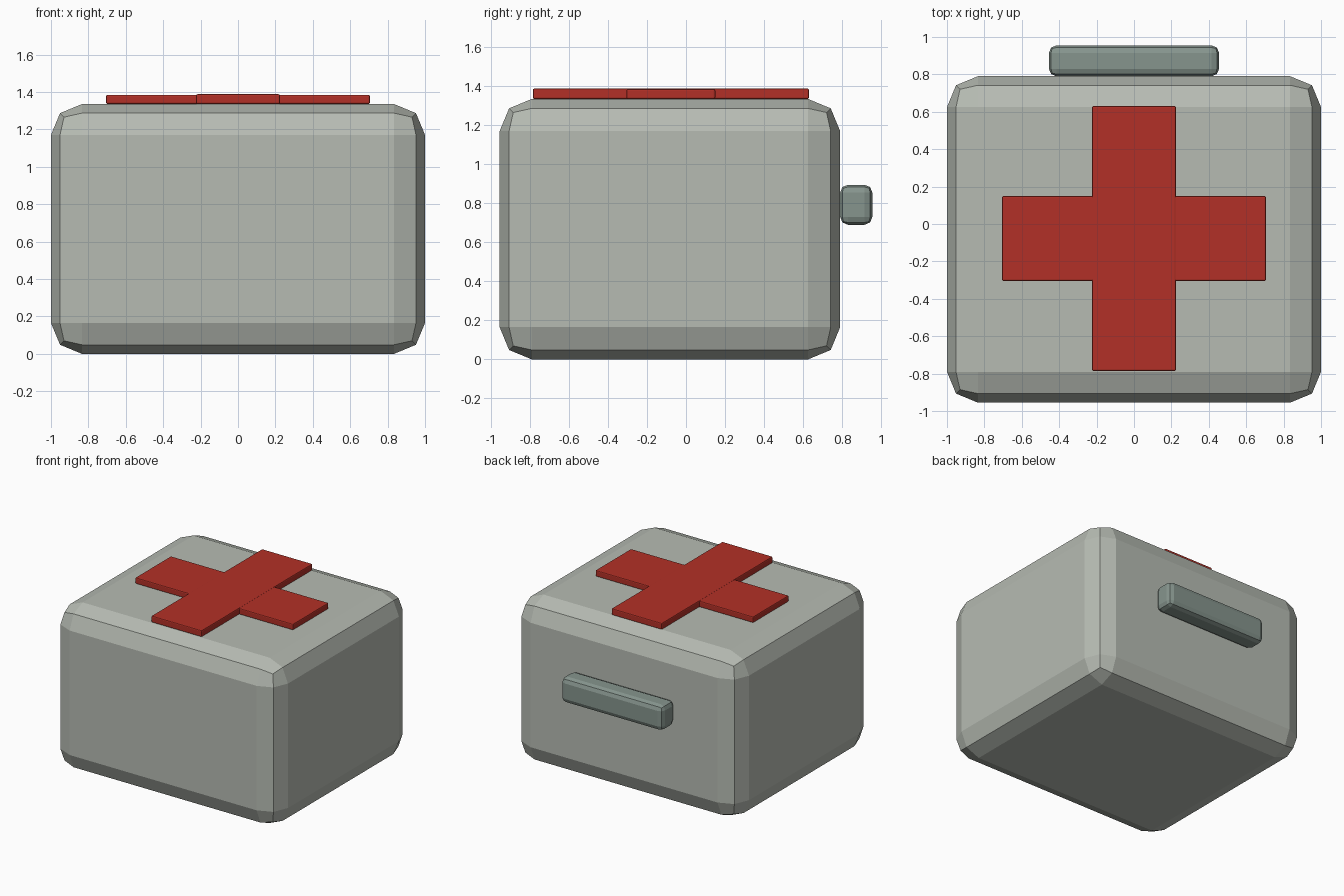
import bpy
import bmesh

if "Cube" in bpy.data.objects:
    bpy.data.objects.remove(bpy.data.objects["Cube"])


def material(name, rgb):
    mat = bpy.data.materials.new(name)
    mat.diffuse_color = (*rgb, 1)
    mat.use_nodes = True
    mat.node_tree.nodes["Principled BSDF"].inputs["Base Color"].default_value = mat.diffuse_color
    return mat


def rounded_box(name, lo, hi, radius, segments, mat):
    """Flat-shaded box between two corners with rounded edges."""
    bm = bmesh.new()
    bmesh.ops.create_cube(bm, size=1)
    for v in bm.verts:
        v.co = [l + (c + 0.5) * (h - l) for c, l, h in zip(v.co, lo, hi)]
    bmesh.ops.bevel(bm, geom=bm.edges[:], offset=radius, segments=segments,
                    profile=0.5, affect='EDGES')
    mesh = bpy.data.meshes.new(name)
    bm.to_mesh(mesh)
    bm.free()
    mesh.materials.append(mat)
    obj = bpy.data.objects.new(name, mesh)
    bpy.context.collection.objects.link(obj)
    return obj


shell = material("pale_grey_green", (0.47, 0.50, 0.45))
grip = material("dark_grey_green", (0.24, 0.30, 0.27))
red = material("red", (0.45, 0.03, 0.02))

# Case
rounded_box("case_body", (-1, -0.955, 0), (1, 0.79, 1.335), 0.165, 2, shell)

# Carrying handle on the back
rounded_box("handle", (-0.455, 0.79, 0.69), (0.455, 0.955, 0.895), 0.04, 2, grip)

# Raised cross on the lid, two overlapping bars
rounded_box("cross_long_bar", (-0.225, -0.785, 1.335), (0.225, 0.63, 1.388), 0.008, 2, red)
rounded_box("cross_wide_bar", (-0.705, -0.305, 1.335), (0.705, 0.15, 1.385), 0.008, 2, red)
